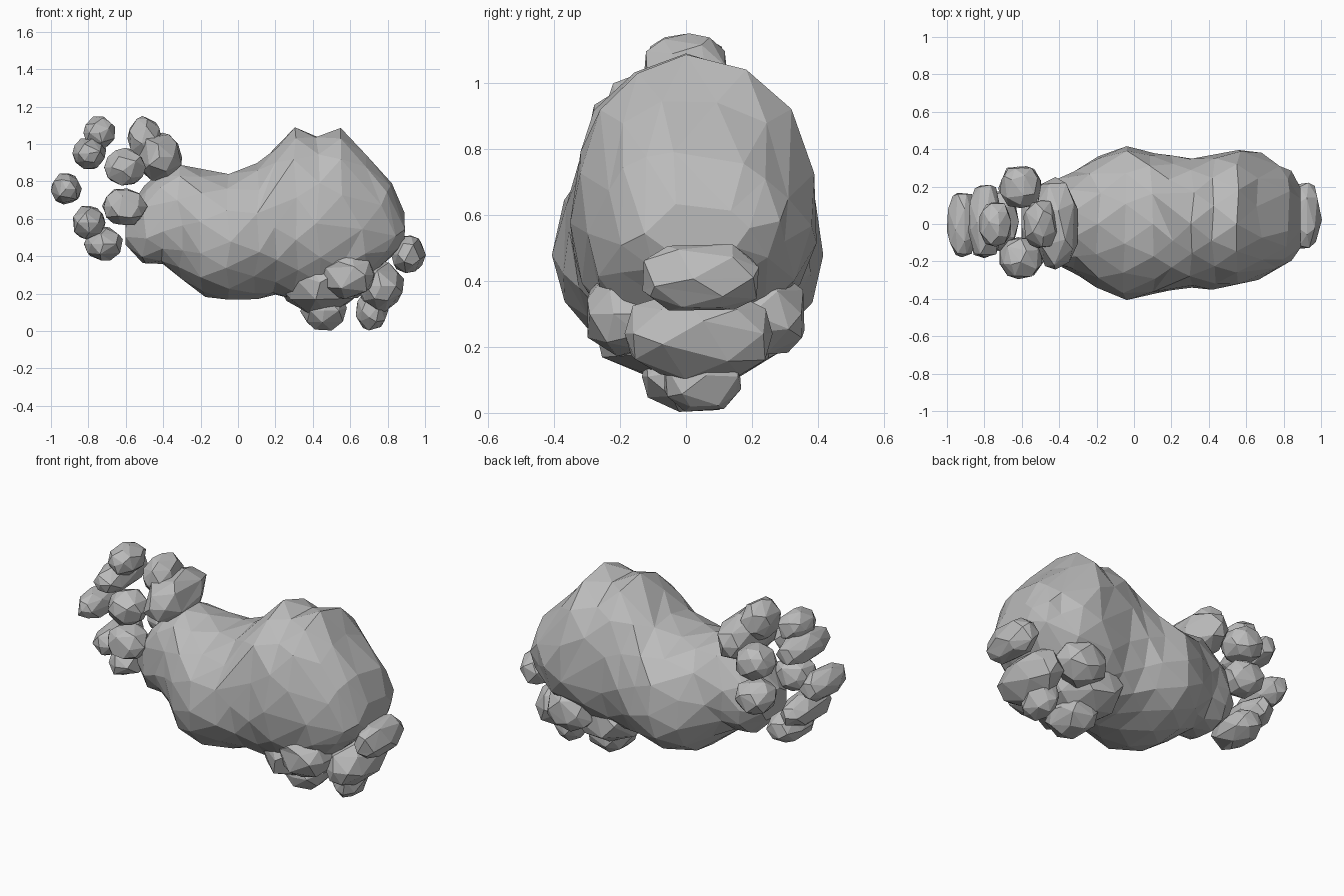
import bpy, bmesh, math, random
from mathutils import Vector

random.seed(4)
if "Cube" in bpy.data.objects:
    bpy.data.objects.remove(bpy.data.objects["Cube"], do_unlink=True)

grey = bpy.data.materials.new("cloud grey")
grey.use_nodes = True
COLOR = (0.5, 0.5, 0.5, 1)
grey.diffuse_color = COLOR
grey.node_tree.nodes["Principled BSDF"].inputs["Base Color"].default_value = COLOR


def finish(bm, name):
    bmesh.ops.recalc_face_normals(bm, faces=bm.faces)
    mesh = bpy.data.meshes.new(name)
    bm.to_mesh(mesh)
    bm.free()
    mesh.materials.append(grey)
    obj = bpy.data.objects.new(name, mesh)
    bpy.context.collection.objects.link(obj)
    return obj


def lump(name, center, radii):
    """Faceted pebble, blunt at its y ends, with slightly uneven facets."""
    bm = bmesh.new()
    bmesh.ops.create_icosphere(bm, subdivisions=2, radius=1)
    for v in bm.verts:
        around, along = math.hypot(v.co.x, v.co.z), abs(v.co.y)
        blunt = (around ** 2.6 + along ** 2.6) ** (1 / 2.6)
        d = v.co / blunt * random.uniform(0.95, 1.05)
        v.co = Vector(c + r * k for c, r, k in zip(center, radii, d))
    obj = finish(bm, name)
    obj.modifiers.new("facets", 'DECIMATE').ratio = 0.65
    return obj


# Main body: x, bottom, top, right half width, left half width
STATIONS = [
    (-0.60, 0.46, 0.63, 0.11, 0.13),
    (-0.50, 0.36, 0.78, 0.20, 0.21),
    (-0.40, 0.36, 0.86, 0.23, 0.24),
    (-0.31, 0.28, 0.90, 0.27, 0.28),
    (-0.19, 0.18, 0.86, 0.35, 0.36),
    (-0.05, 0.17, 0.84, 0.41, 0.42),
    (0.10, 0.18, 0.89, 0.37, 0.38),
    (0.20, 0.19, 0.98, 0.35, 0.36),
    (0.31, 0.18, 1.08, 0.34, 0.36),
    (0.43, 0.18, 1.04, 0.35, 0.38),
    (0.56, 0.20, 1.08, 0.32, 0.39),
    (0.67, 0.24, 0.95, 0.29, 0.37),
    (0.78, 0.35, 0.84, 0.24, 0.31),
    (0.84, 0.42, 0.77, 0.20, 0.28),
    (0.89, 0.48, 0.63, 0.12, 0.19),
]
SIDES = 14
LAST = len(STATIONS) - 1
bm = bmesh.new()
rings = []
for i, (x, low, high, right, left) in enumerate(STATIONS):
    mid, ring = low + 0.46 * (high - low), []
    for s in range(SIDES):
        a = 2 * math.pi * (s + 0.5 * (i % 2)) / SIDES + math.pi / 2
        c, n = math.cos(a), math.sin(a)
        c = math.copysign(abs(c) ** 0.92, c)
        n = math.copysign(abs(n) ** 0.92, n)
        k = random.uniform(0.98, 1.03)
        y = c * (left if c > 0 else right) * k
        z = mid + n * ((high - mid) if n > 0 else (mid - low)) * k
        shift = random.uniform(-0.015, 0.015) if 0 < i < LAST else 0
        ring.append(bm.verts.new((x + shift, y, z)))
    rings.append(ring)
for i in range(LAST):
    a, b = rings[i], rings[i + 1]
    for s in range(SIDES):
        t = (s + 1) % SIDES
        # Odd rings sit half a step ahead, so the diagonals alternate
        if i % 2:
            tris = ((a[s], b[s], b[t]), (a[s], b[t], a[t]))
        else:
            tris = ((a[s], b[s], a[t]), (a[t], b[s], b[t]))
        for tri in tris:
            bm.faces.new(tri)
bm.faces.new(rings[0])
bm.faces.new(rings[-1])
body = finish(bm, "cloud_body")
body.modifiers.new("facets", 'DECIMATE').ratio = 0.8

# Loose puffs trailing off the thin end
lump("trail_top_puff", (-0.74, 0, 1.06), (0.085, 0.12, 0.085))
lump("trail_high_puff", (-0.795, 0.02, 0.95), (0.09, 0.20, 0.085))
lump("trail_end_puff", (-0.92, 0, 0.76), (0.08, 0.175, 0.085))
lump("trail_low_puff", (-0.80, 0, 0.58), (0.09, 0.19, 0.09))
lump("trail_bottom_puff", (-0.72, 0.02, 0.465), (0.105, 0.16, 0.09))
for side, y in (("right", -0.18), ("left", 0.20)):
    lump(f"{side}_upper_side_puff", (-0.605, y, 0.875), (0.11, 0.11, 0.10))
    lump(f"{side}_lower_side_puff", (-0.605, y, 0.665), (0.115, 0.11, 0.10))
lump("crest_puff", (-0.50, 0, 1.03), (0.09, 0.13, 0.115))
lump("shoulder_puff", (-0.42, 0, 0.93), (0.12, 0.24, 0.13))

# Puffs under and beyond the thick end
lump("nose_puff", (0.91, 0.045, 0.41), (0.09, 0.185, 0.105))
lump("chin_puff", (0.765, 0.04, 0.24), (0.12, 0.22, 0.135))
lump("chin_drop", (0.715, 0.05, 0.11), (0.085, 0.12, 0.105))
lump("belly_puff", (0.44, 0.01, 0.26), (0.22, 0.28, 0.17))
lump("belly_drop", (0.46, 0.02, 0.11), (0.12, 0.15, 0.11))
for side, y in (("right", -0.18), ("left", 0.24)):
    lump(f"{side}_flank_puff", (0.58, y, 0.30), (0.15, 0.125, 0.125))
